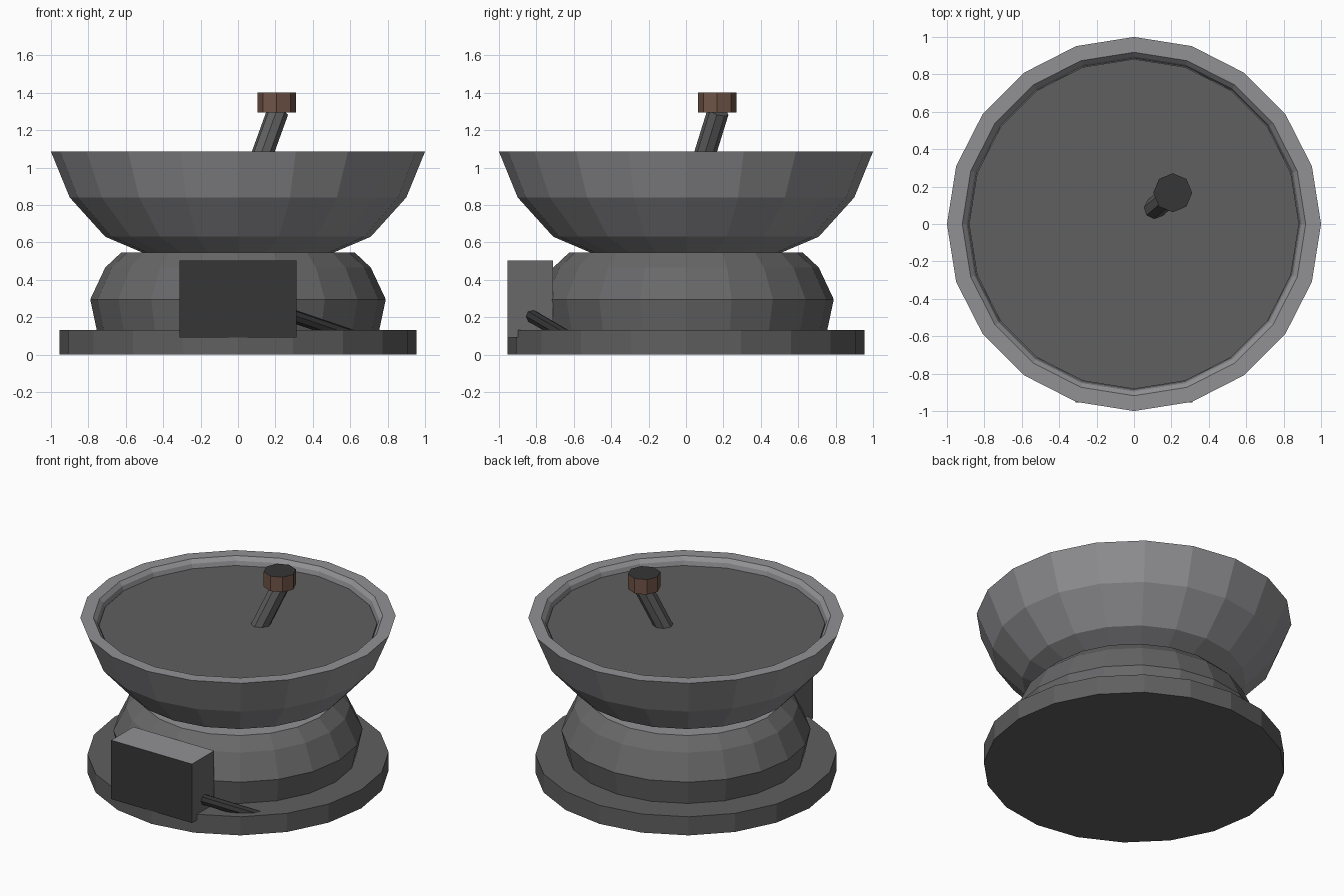
import bpy, bmesh, math
from mathutils import Vector

if "Cube" in bpy.data.objects:
    bpy.data.objects.remove(bpy.data.objects["Cube"])


def material(name, rgb):
    m = bpy.data.materials.new(name)
    m.diffuse_color = (*rgb, 1)
    m.use_nodes = True
    m.node_tree.nodes["Principled BSDF"].inputs["Base Color"].default_value = m.diffuse_color
    return m


LIGHT = material("light_steel", (0.285, 0.285, 0.30))
MID = material("mid_steel", (0.138, 0.138, 0.142))
IRON = material("iron_grey", (0.115, 0.115, 0.115))
DARK = material("dark_grey", (0.037, 0.037, 0.037))
BROWN = material("knob_brown", (0.16, 0.088, 0.062))


def finish(name, bm, mats, rule=None):
    """Turn a bmesh into an object; rule(face) picks the material slot."""
    bmesh.ops.recalc_face_normals(bm, faces=bm.faces)
    bm.normal_update()
    if rule:
        for f in bm.faces:
            f.material_index = rule(f)
    me = bpy.data.meshes.new(name)
    bm.to_mesh(me)
    bm.free()
    for m in mats:
        me.materials.append(m)
    ob = bpy.data.objects.new(name, me)
    bpy.context.collection.objects.link(ob)
    return ob


def lathe(name, profile, sides, mats, rule=None, centre=(0, 0)):
    """Closed solid from an open (radius, height) profile, both ends capped."""
    bm = bmesh.new()
    rings = []
    for r, z in profile:
        rings.append([bm.verts.new((centre[0] + r * math.cos(2 * math.pi * i / sides),
                                    centre[1] + r * math.sin(2 * math.pi * i / sides), z))
                      for i in range(sides)])
    for a, b in zip(rings, rings[1:]):
        for i in range(sides):
            j = (i + 1) % sides
            bm.faces.new((a[i], a[j], b[j], b[i]))
    bm.faces.new(rings[0])
    bm.faces.new(rings[-1])
    return finish(name, bm, mats, rule)


def rod(name, start, end, radius, sides, mat):
    a, b = Vector(start), Vector(end)
    bm = bmesh.new()
    bmesh.ops.create_cone(bm, cap_ends=True, segments=sides, radius1=radius,
                          radius2=radius, depth=(b - a).length)
    rot = (b - a).to_track_quat('Z', 'Y').to_matrix().to_4x4()
    bmesh.ops.transform(bm, matrix=rot, verts=bm.verts)
    bmesh.ops.translate(bm, vec=(a + b) / 2, verts=bm.verts)
    return finish(name, bm, [mat])


# Round base plate
lathe("base_plate", [(0.955, 0), (0.955, 0.13)], 20, [IRON])

# Bulging body with a light top ledge
lathe("body", [(0.755, 0.13), (0.79, 0.295), (0.71, 0.465), (0.625, 0.545)], 20,
      [MID, LIGHT], lambda f: int(f.normal.z > 0.9))

# Flared bowl with rim and shallow inner lip
lathe("bowl", [(0.51, 0.545), (0.71, 0.63), (0.90, 0.84), (1.0, 1.085),
               (0.918, 1.085), (0.895, 1.06), (0.885, 1.02)], 20, [LIGHT])

# Plate filling the bowl
lathe("bowl_plate", [(0.882, 1.0), (0.882, 1.032)], 20, [IRON])

# Tilted lever and its knob
rod("lever", (0.108, 0.082, 1.01), (0.213, 0.172, 1.30), 0.058, 8, IRON)
lathe("lever_knob", [(0.104, 1.295), (0.104, 1.40)], 8, [BROWN, DARK],
      lambda f: int(f.normal.z > 0.9), centre=(0.207, 0.167))

# Front box: dark face, light top, steel sides
bm = bmesh.new()
bmesh.ops.create_cube(bm, size=1)
bmesh.ops.scale(bm, vec=(0.625, 0.245, 0.412), verts=bm.verts)
bmesh.ops.translate(bm, vec=(0, -0.8325, 0.296), verts=bm.verts)
finish("front_box", bm, [MID, DARK, LIGHT],
       lambda f: 1 if f.normal.y < -0.9 else 2 if f.normal.z > 0.9 else 0)

# Pipe running from the box down into the base
rod("side_pipe", (0.20, -0.879, 0.237), (0.68, -0.60, 0.074), 0.036, 8, DARK)
